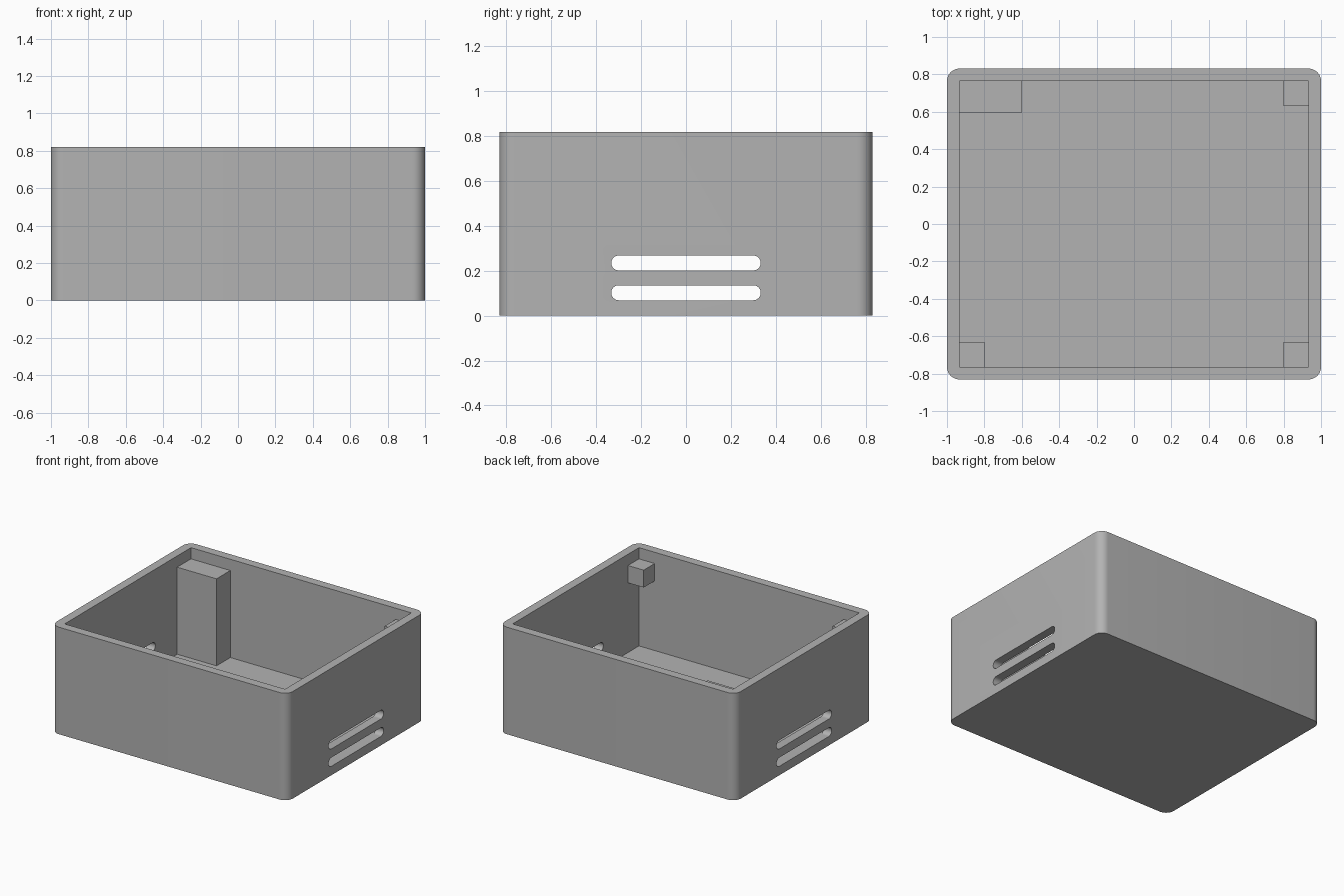
import bpy, bmesh, math
from mathutils import Vector

cube = bpy.data.objects.get("Cube")
if cube:
    bpy.data.objects.remove(cube, do_unlink=True)

# Main dimensions
HX, HY, HEIGHT = 1.0, 0.831, 0.819
WALL = 0.067
IX, IY = HX - WALL, HY - WALL
SUPPORT_TOP = 0.733

grey = bpy.data.materials.new("plain grey")
grey.use_nodes = True
GREY = (0.45, 0.45, 0.45, 1)
grey.diffuse_color = GREY
grey.node_tree.nodes["Principled BSDF"].inputs["Base Color"].default_value = GREY


def finish(name, bm):
    bmesh.ops.recalc_face_normals(bm, faces=bm.faces)
    mesh = bpy.data.meshes.new(name)
    bm.to_mesh(mesh)
    bm.free()
    mesh.materials.append(grey)
    obj = bpy.data.objects.new(name, mesh)
    bpy.context.collection.objects.link(obj)
    return obj


def block(name, low, high):
    """Box between two opposite corners."""
    low, high = Vector(low), Vector(high)
    bm = bmesh.new()
    bmesh.ops.create_cube(bm, size=1)
    bmesh.ops.scale(bm, vec=high - low, verts=bm.verts)
    bmesh.ops.translate(bm, vec=(low + high) / 2, verts=bm.verts)
    return finish(name, bm)


def rounded_prism(name, half_a, half_b, radius, depth, place, steps=10):
    """Rounded rectangle pushed along its third axis; place maps (a, b, depth) to 3D."""
    bm = bmesh.new()
    outline = []
    for k, (sa, sb) in enumerate([(1, 1), (-1, 1), (-1, -1), (1, -1)]):
        for i in range(steps + 1):
            t = (k + i / steps) * math.pi / 2
            outline.append((sa * (half_a - radius) + radius * math.cos(t),
                            sb * (half_b - radius) + radius * math.sin(t)))
    face = bm.faces.new([bm.verts.new(place(a, b, 0)) for a, b in outline])
    new = bmesh.ops.extrude_face_region(bm, geom=[face])["geom"]
    shift = Vector(place(0, 0, depth)) - Vector(place(0, 0, 0))
    bmesh.ops.translate(bm, vec=shift, verts=[v for v in new if isinstance(v, bmesh.types.BMVert)])
    bmesh.ops.remove_doubles(bm, verts=bm.verts, dist=1e-5)
    return finish(name, bm)


def cut(target, cutter):
    mod = target.modifiers.new("cut", 'BOOLEAN')
    mod.operation, mod.solver, mod.object = 'DIFFERENCE', 'EXACT', cutter
    bpy.context.view_layer.objects.active = target
    bpy.ops.object.modifier_apply(modifier=mod.name)
    bpy.data.objects.remove(cutter, do_unlink=True)


# Open box with rounded outer corners and a square-cornered cavity
shell = rounded_prism("box_shell", HX, HY, WALL, HEIGHT, lambda a, b, d: (a, b, d))
cut(shell, block("cavity_cutter", (-IX, -IY, WALL), (IX, IY, HEIGHT + 0.2)))

# Two rounded vent slots through each side wall
for side in (-1, 1):
    for z in (0.102, 0.235):
        cut(shell, rounded_prism("slot_cutter", 0.333, 0.0333, 0.0333, 0.3,
                                 lambda a, b, d: (side * (HX - 0.15 + d), a, z + b)))

# Tall post in one back corner, standing on the floor
block("corner_post", (-IX, IY - 0.167, WALL), (-IX + 0.333, IY, SUPPORT_TOP))

# Small lid supports in the other three corners
SIZE = 0.133
for name, sx, sy in (("front_left", 1, -1), ("front_right", -1, -1), ("back_left", 1, 1)):
    x, y = sx * (IX - SIZE / 2), sy * (IY - SIZE / 2)
    block(name + "_lid_support", (x - SIZE / 2, y - SIZE / 2, SUPPORT_TOP - SIZE),
          (x + SIZE / 2, y + SIZE / 2, SUPPORT_TOP))

# Smooth the rounded corners and slot ends
bpy.ops.object.select_all(action='DESELECT')
shell.select_set(True)
bpy.context.view_layer.objects.active = shell
bpy.ops.object.shade_smooth_by_angle(angle=math.radians(30))
